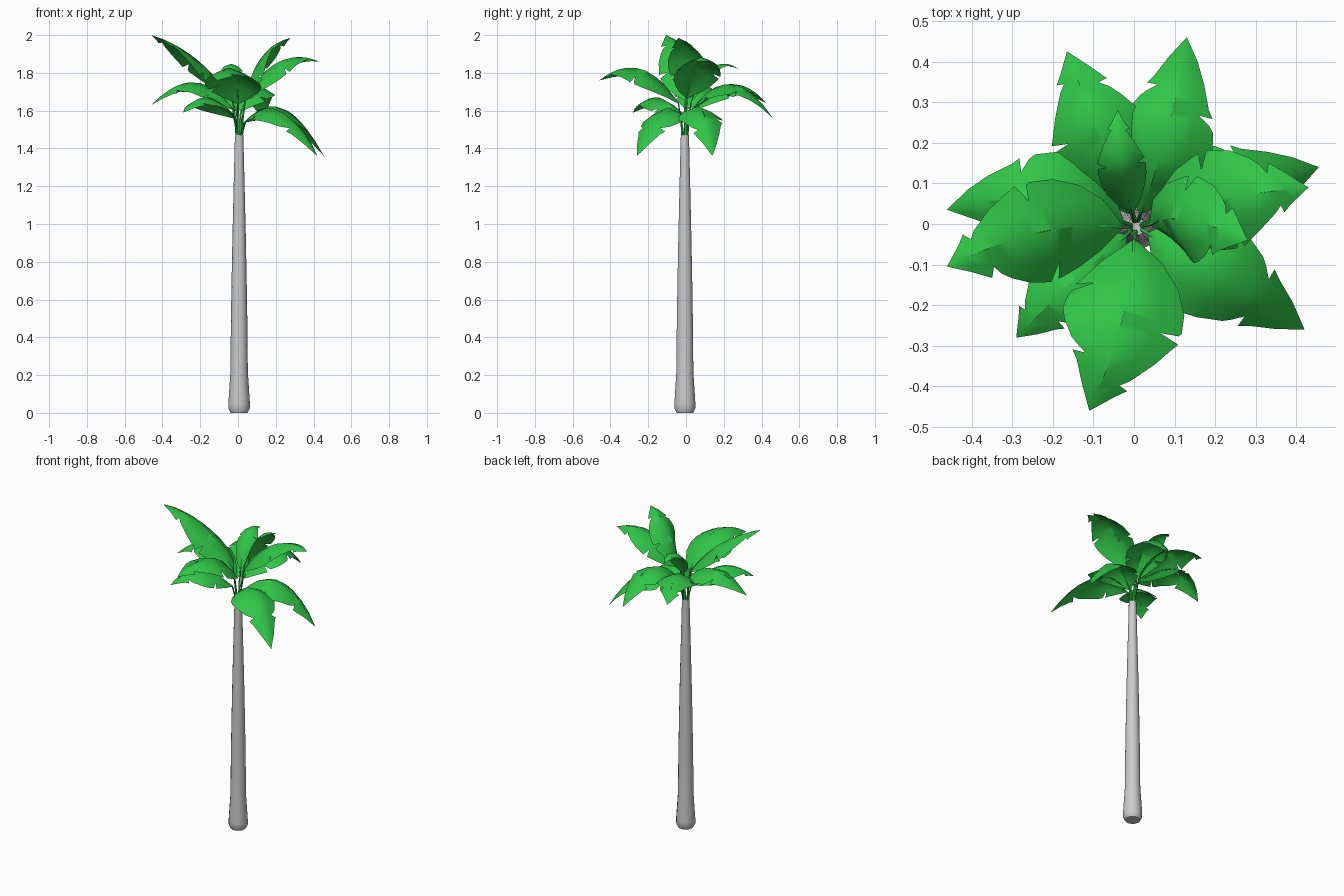
import bpy, bmesh, math, random
from mathutils import Vector

if "Cube" in bpy.data.objects:
    bpy.data.objects.remove(bpy.data.objects["Cube"])

random.seed(4)
CX, CY = 0.006, -0.006
UP = Vector((0, 0, 1))

green = bpy.data.materials.new("leaf_green")
green.diffuse_color = (0.03, 0.56, 0.065, 1)
green.use_nodes = True
green.node_tree.nodes["Principled BSDF"].inputs["Base Color"].default_value = green.diffuse_color


def finish(name, bm, mat=None, angle=60):
    me = bpy.data.meshes.new(name)
    bm.to_mesh(me)
    bm.free()
    ob = bpy.data.objects.new(name, me)
    bpy.context.collection.objects.link(ob)
    if mat:
        me.materials.append(mat)
    bpy.ops.object.select_all(action='DESELECT')
    ob.select_set(True)
    bpy.context.view_layer.objects.active = ob
    bpy.ops.object.shade_smooth_by_angle(angle=math.radians(angle))
    return ob


def tube(bm, path, sides):
    """Closed tube through (point, radius) stations with level rings."""
    rings = []
    for p, r in path:
        rings.append([bm.verts.new(p + Vector((r * math.cos(a), r * math.sin(a), 0)))
                      for a in (2 * math.pi * k / sides for k in range(sides))])
    for a, b in zip(rings, rings[1:]):
        for k in range(sides):
            j = (k + 1) % sides
            bm.faces.new((a[k], a[j], b[j], b[k]))
    bm.faces.new(rings[0][::-1])
    bm.faces.new(rings[-1])


# trunk: flared foot, long taper
profile = [(0, .045), (.025, .057), (.05, .057), (.22, .046), (.45, .044), (.7, .040),
           (.95, .035), (1.2, .029), (1.4, .024), (1.47, .022)]
bm = bmesh.new()
tube(bm, [(Vector((CX, CY, z)), r) for z, r in profile], 14)
finish("trunk", bm, angle=40)

# fronds: base z, middle of midrib, tip, half width
fronds = [
    (1.66, (-.23, -.02, 1.88), (-.46, -.105, 2.0), .125),
    (1.61, (-.23, .06, 1.75), (-.46, .035, 1.63), .12),
    (1.54, (.24, .08, 1.61), (.455, .14, 1.36), .13),
    (1.54, (.22, -.13, 1.60), (.42, -.26, 1.36), .13),
    (1.60, (.085, .24, 1.74), (.13, .46, 1.56), .12),
    (1.64, (-.03, -.24, 1.82), (-.11, -.46, 1.76), .15),
    (1.67, (.22, .06, 1.86), (.43, .09, 1.86), .125),
    (1.60, (-.09, .23, 1.74), (-.165, .425, 1.64), .12),
    (1.56, (-.16, -.15, 1.67), (-.29, -.28, 1.59), .11),
    (1.68, (.13, .01, 1.89), (.28, -.04, 1.985), .105),
    (1.65, (-.03, .14, 1.83), (-.04, .28, 1.82), .06),
]

# leaf outline: position along midrib, relative half width
outline = [(0, .06), (.08, .5), (.18, .8), (.3, .97), (.42, 1), (.55, .92),
           (.68, .72), (.8, .52), (.9, .3)]
NOTCHES = ([.24, .74], [.36, .78], [.48, .84], [.2, .62])


def leaf_side(cuts):
    pts = []
    for t, w in outline:
        if not any(abs(t - c) < .045 for c in cuts):
            pts.append((t, w, w))
    for c in cuts:  # torn notch: outer point, inner point, outer point
        lo = max(o for o in outline if o[0] <= c)
        hi = min(o for o in outline if o[0] > c)
        w = lo[1] + (hi[1] - lo[1]) * (c - lo[0]) / (hi[0] - lo[0])
        pts += [(c - .035, w, w), (c, w, w * .68), (c + .02, w, w * 1.03)]
    return sorted(pts)


for i, (bz, mid, tip, width) in enumerate(fronds):
    mid, tip = Vector(mid), Vector(tip)
    out = Vector((mid.x - CX, mid.y - CY, 0)).normalized()
    base = Vector((CX, CY, bz)) + out * .035
    ctrl = 2 * mid - (base + tip) / 2

    def curve(t):
        return base * (1 - t) ** 2 + ctrl * 2 * t * (1 - t) + tip * t * t

    # leaf blade, arched across its midrib
    bm = bmesh.new()
    for s in (-1, 1):
        rows = []
        for t, w, edge in leaf_side(random.choice(NOTCHES)):
            tan = ((ctrl - base) * (1 - t) + (tip - ctrl) * t).normalized()
            side = tan.cross(UP).normalized()
            nor = side.cross(tan)
            p = curve(t)
            rows.append([bm.verts.new(p + width * (side * s * v - nor * (.28 * v + .22 * v * v)))
                         for v in (0, w * .55, edge)])
        end = bm.verts.new(tip)
        for a, b in zip(rows, rows[1:]):
            for k in (0, 1):
                q = (a[k], a[k + 1], b[k + 1], b[k])
                bm.faces.new(q if s > 0 else q[::-1])
        for k in (0, 1):
            q = (rows[-1][k], rows[-1][k + 1], end)
            bm.faces.new(q if s > 0 else q[::-1])
    bmesh.ops.remove_doubles(bm, verts=bm.verts[:], dist=1e-5)
    finish(f"leaf_{i + 1}", bm, green)

    # stem from the trunk top into the underside of the leaf
    bm = bmesh.new()
    root = Vector((CX, CY, 1.44)) + out * .012
    tube(bm, [(root, .006), ((root + base) / 2 - out * .004, .005),
              (base, .004), (curve(.15) - UP * .003, .002)], 6)
    finish(f"stem_{i + 1}", bm, green)
